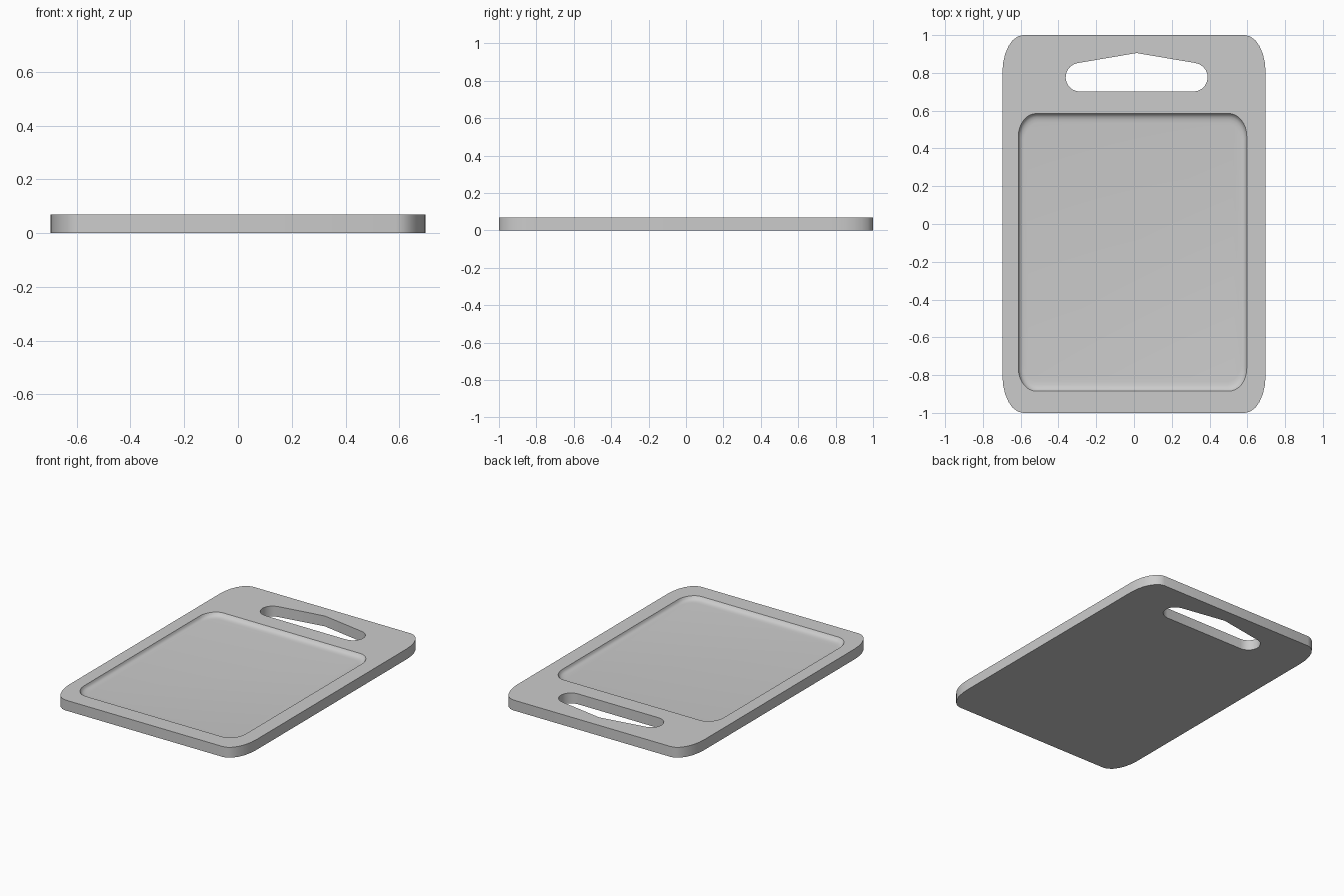
import bpy, bmesh
from math import sin, cos, pi

if "Cube" in bpy.data.objects:
    bpy.data.objects.remove(bpy.data.objects["Cube"])


def rounded(x0, x1, y0, y1, rx, ry, seg):
    """Counter-clockwise rectangle outline with elliptical corners."""
    pts = []
    corners = [(x1 - rx, y1 - ry), (x0 + rx, y1 - ry), (x0 + rx, y0 + ry), (x1 - rx, y0 + ry)]
    for q, (cx, cy) in enumerate(corners):
        for i in range(seg + 1):
            a = (q + i / seg) * pi / 2
            pts.append((cx + rx * cos(a), cy + ry * sin(a)))
    return pts


def loft(name, rings):
    """Capped solid through (outline, z) rings with equal point counts."""
    bm = bmesh.new()
    loops = [[bm.verts.new((x, y, z)) for x, y in pts] for pts, z in rings]
    n = len(loops[0])
    for a, b in zip(loops, loops[1:]):
        for i in range(n):
            j = (i + 1) % n
            bm.faces.new((a[i], a[j], b[j], b[i]))
    bm.faces.new(loops[0][::-1])
    bm.faces.new(loops[-1])
    bmesh.ops.recalc_face_normals(bm, faces=bm.faces)
    me = bpy.data.meshes.new(name)
    bm.to_mesh(me)
    bm.free()
    ob = bpy.data.objects.new(name, me)
    bpy.context.collection.objects.link(ob)
    return ob


T = 0.07

# board slab
outline = rounded(-0.697, 0.697, -1, 1, 0.11, 0.2, 6)
board = loft("cutting_board", [(outline, 0), (outline, T)])

# shallow tray recess: curved wall flowing into a flat floor
rings = []
for inset, z in [(0.05, -0.025), (0.032, -0.023), (0.018, -0.019), (0.008, -0.012), (0, 0), (0, 0.05)]:
    rings.append((rounded(-0.612 + inset * 0.6, 0.597 - inset * 0.6, -0.885 + inset, 0.585 - inset,
                          0.095 - inset * 0.4, 0.12 - inset * 0.4, 8), T + z))
tray = loft("tray_cutter", rings)

# handle slot: flat bottom, round ends, peaked top
r, cy, xm, half = 0.076, 0.777, 0.014, 0.30
slot = [(xm + half + r * cos(a), cy + r * sin(a)) for a in [-pi / 2 + i * pi * 0.95 / 10 for i in range(11)]]
slot += [(xm, 0.905)]
slot += [(2 * xm - x, y) for x, y in reversed(slot[:11])]
handle = loft("handle_cutter", [(slot, -0.1), (slot, 0.2)])

for cutter in (tray, handle):
    mod = board.modifiers.new(cutter.name, 'BOOLEAN')
    mod.operation = 'DIFFERENCE'
    mod.solver = 'EXACT'
    mod.object = cutter

# bake the cuts and drop the cutters
bpy.context.view_layer.objects.active = board
board.select_set(True)
for mod in list(board.modifiers):
    bpy.ops.object.modifier_apply(modifier=mod.name)
for cutter in (tray, handle):
    bpy.data.objects.remove(cutter)

bpy.ops.object.select_all(action='DESELECT')
board.select_set(True)
bpy.ops.object.shade_smooth_by_angle(angle=0.5)
